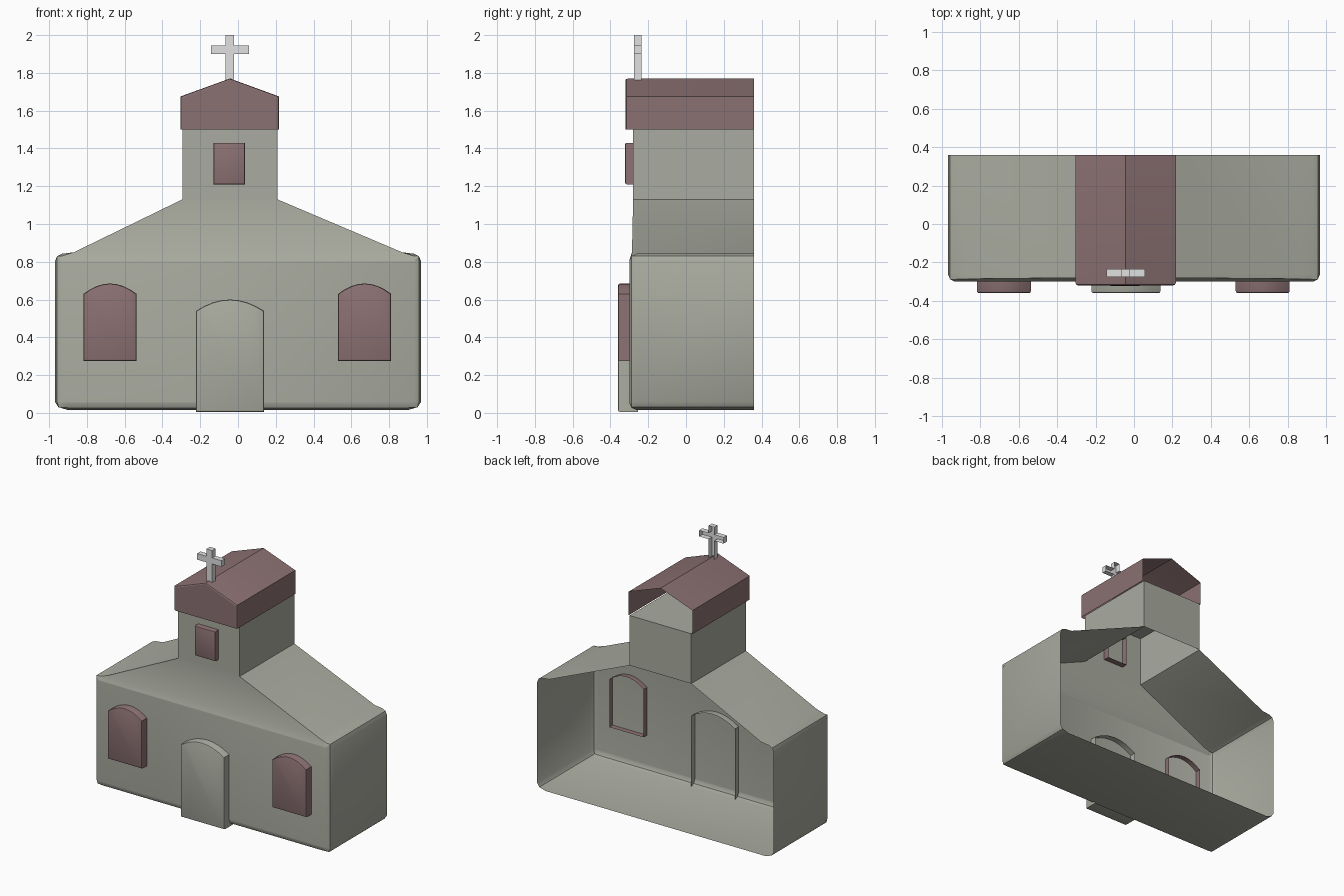
import bpy, bmesh, math

cube = bpy.data.objects.get("Cube")
if cube:
    bpy.data.objects.remove(cube, do_unlink=True)


def material(name, rgb):
    m = bpy.data.materials.new(name)
    m.use_nodes = True
    m.diffuse_color = (*rgb, 1)
    m.node_tree.nodes["Principled BSDF"].inputs["Base Color"].default_value = (*rgb, 1)
    return m


plaster = material("grey green plaster", (0.40, 0.41, 0.35))
red = material("dull red", (0.26, 0.165, 0.17))
white = material("pale grey", (0.75, 0.75, 0.75))
CX = -0.043   # centre line of tower, door and cross
BACK = 0.36   # open rear of the building


def finish(bm, name, mat, front, angle=30):
    """Face the shell outwards and turn it into a smooth-shaded object."""
    bmesh.ops.recalc_face_normals(bm, faces=bm.faces)
    front.normal_update()
    if front.normal.y > 0:
        bmesh.ops.reverse_faces(bm, faces=bm.faces)
    me = bpy.data.meshes.new(name)
    bm.to_mesh(me)
    bm.free()
    me.materials.append(mat)
    ob = bpy.data.objects.new(name, me)
    bpy.context.collection.objects.link(ob)
    bpy.ops.object.select_all(action='DESELECT')
    bpy.context.view_layer.objects.active = ob
    ob.select_set(True)
    bpy.ops.object.shade_smooth_by_angle(angle=math.radians(angle))
    return ob


def loft(bm, rings):
    """Join closed rings of points with quads; return the rings of vertices."""
    rows = [[bm.verts.new(p) for p in ring] for ring in rings]
    for a, b in zip(rows, rows[1:]):
        for i in range(len(a)):
            j = (i + 1) % len(a)
            bm.faces.new((a[i], a[j], b[j], b[i]))
    return rows


def shell(name, outline, y_front, y_back, mat, r=0.0):
    """Extruded outline with a softened front edge and an open back."""
    xs, zs = zip(*outline)
    cx, cz = (min(xs) + max(xs)) / 2, (min(zs) + max(zs)) / 2
    hx, hz = max(xs) - cx, max(zs) - cz

    def ring(y, d):
        return [(cx + (x - cx) * (1 - d / hx), y, cz + (z - cz) * (1 - d / hz))
                for x, z in outline]

    steps = [(y_back, 0), (y_front + r, 0)]
    if r:
        steps += [(y_front + r * 0.3, r * 0.3), (y_front, r)]
    bm = bmesh.new()
    rows = loft(bm, [ring(y, d) for y, d in steps])
    front = bm.faces.new(rows[-1])
    return finish(bm, name, mat, front)


def box(x0, x1, z0, z1):
    return [(x0, z0), (x1, z0), (x1, z1), (x0, z1)]


def arch(x0, x1, z0, spring, top, n=8):
    """Upright opening with a shallow curved head."""
    cx, half = (x0 + x1) / 2, (x1 - x0) / 2
    head = []
    for i in range(n + 1):
        t = 1 - 2 * i / n
        head.append((cx + half * t, spring + (top - spring) * (1 - t * t)))
    return [(x0, z0), (x1, z0)] + head


# Main hall: rounded box walls running up into sloping roof sides
half = [(0.253, 1.13), (0.87, 0.85), (0.93, 0.843), (0.958, 0.83), (0.97, 0.80),
        (0.97, 0.06), (0.95, 0.03), (0.90, 0.015)]
outline = half + [(-x, z) for x, z in reversed(half)]
outline[0], outline[-1] = (0.21, 1.13), (-0.295, 1.13)


def hall_ring(y, d):
    ring = []
    for x, z in outline:
        if z > 0.845:      # gable points stay set back from the wall
            ring.append((x, max(y, -0.28 if z > 1 else -0.286), z))
        else:
            lim = 0.97 - d
            ring.append((max(-lim, min(lim, x)), y, max(0.015 + d, min(0.843 - d, z))))
    return ring


bm = bmesh.new()
rows = loft(bm, [hall_ring(BACK, 0), hall_ring(-0.26, 0),
                 hall_ring(-0.288, 0.012), hall_ring(-0.30, 0.036)])
f = rows[-1]
wall = bm.faces.new(f[4:12])                            # flat front wall
bm.faces.new(f[1:5] + f[11:15])                         # rounded top of the wall
bm.faces.new((f[0], f[1], f[14], f[15]))                # gable
# the top under the tower is left open
for face in [q for q in bm.faces if all(v.co.z > 1.1 for v in q.verts)]:
    bm.faces.remove(face)
bmesh.ops.remove_doubles(bm, verts=bm.verts, dist=0.0005)
finish(bm, "hall", plaster, wall, 35)

# Tower: closed box with no floor
bm = bmesh.new()
lo, hi = [[(-0.295, -0.28, z), (0.21, -0.28, z), (0.21, BACK, z), (-0.295, BACK, z)]
          for z in (1.13, 1.5)]
rows = loft(bm, [lo, hi])
bm.faces.new(rows[-1])
bm.faces.ensure_lookup_table()
finish(bm, "tower", plaster, bm.faces[0])

# Tower roof: gabled cap, open below and behind
bm = bmesh.new()
cap = [(-0.305, 1.5), (-0.305, 1.675), (CX, 1.77), (0.218, 1.675), (0.218, 1.5)]


def cap_ring(y, d):
    return [(CX + (x - CX) * (1 - d / 0.26), y, z - (d * 0.5 if z > 1.6 else 0))
            for x, z in cap]


rows = loft(bm, [cap_ring(BACK, 0), cap_ring(-0.305, 0),
                 cap_ring(-0.316, 0.004), cap_ring(-0.32, 0.014)])
front = bm.faces.new(rows[-1])
for face in [q for q in bm.faces if all(v.co.z < 1.51 for v in q.verts)]:
    bm.faces.remove(face)
finish(bm, "tower_roof", red, front, 15)

# Door and windows
shell("door", arch(-0.222, 0.138, 0.005, 0.54, 0.60), -0.36, -0.255, plaster, 0.01)
for side, x0 in (("right", -0.818), ("left", 0.53)):
    shell(side + "_window", arch(x0, x0 + 0.281, 0.275, 0.63, 0.685), -0.36, -0.26, red, 0.01)
shell("tower_window", box(-0.13, 0.037, 1.21, 1.43), -0.322, -0.235, red, 0.008)

# Cross
w, a = 0.023, 0.1
right = [(w, 1.755), (w, 1.9), (a, 1.9), (a, 1.945), (w, 1.945), (w, 2.0)]
cross = [(CX + x, z) for x, z in right] + [(CX - x, z) for x, z in reversed(right)]
shell("cross", cross, -0.275, -0.235, white)
